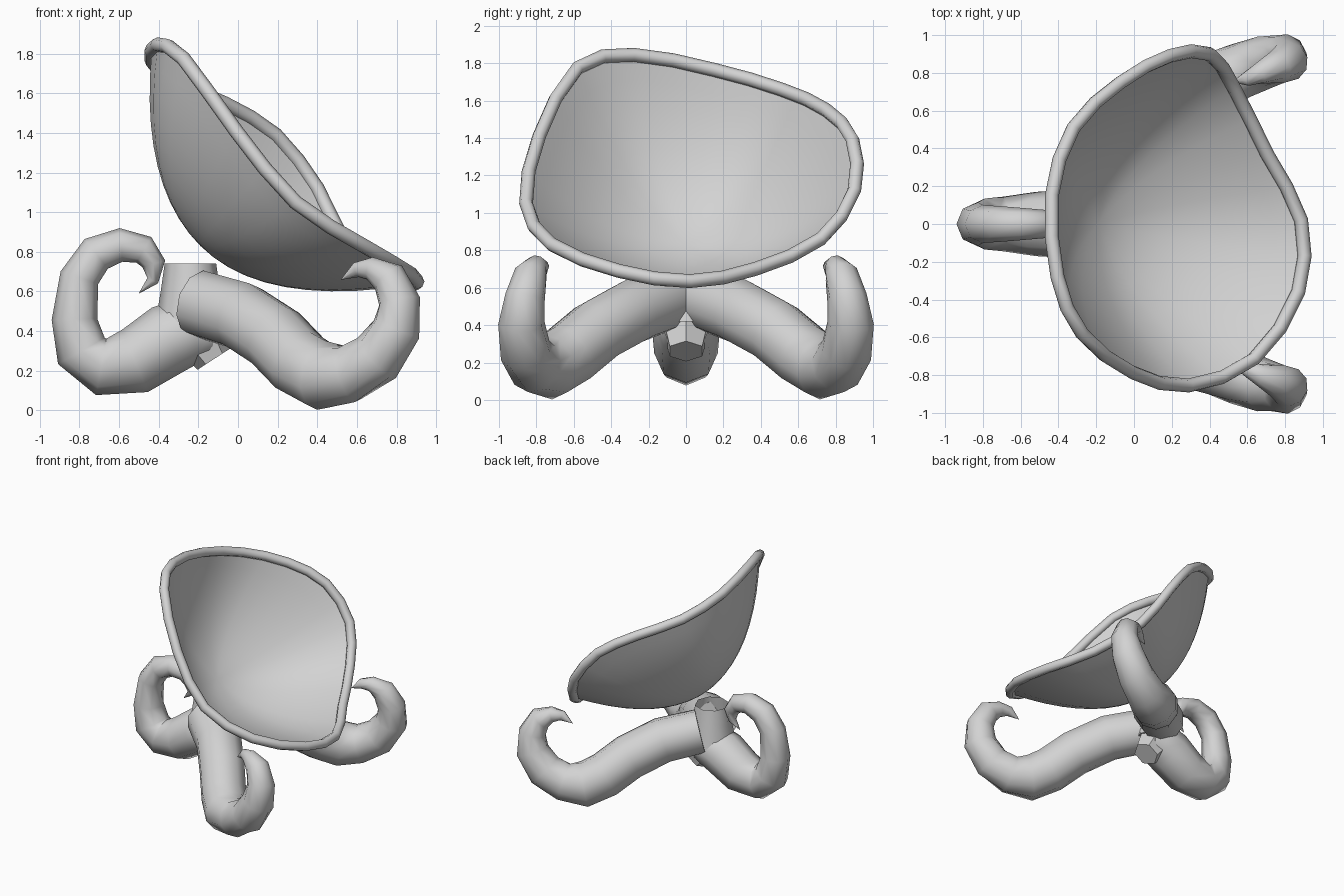
import bpy, bmesh, math
from mathutils import Vector

cube = bpy.data.objects.get("Cube")
if cube:
    bpy.data.objects.remove(cube, do_unlink=True)

grey = bpy.data.materials.new("plain grey")
grey.use_nodes = True
grey.diffuse_color = (0.65, 0.65, 0.65, 1)
grey.node_tree.nodes["Principled BSDF"].inputs["Base Color"].default_value = grey.diffuse_color


def finish(name, bm, angle):
    """Turn a bmesh into a shaded object in the scene."""
    bmesh.ops.remove_doubles(bm, verts=bm.verts, dist=0.0005)
    bmesh.ops.recalc_face_normals(bm, faces=bm.faces)
    mesh = bpy.data.meshes.new(name)
    bm.to_mesh(mesh)
    bm.free()
    mesh.materials.append(grey)
    obj = bpy.data.objects.new(name, mesh)
    bpy.context.collection.objects.link(obj)
    bpy.ops.object.select_all(action='DESELECT')
    obj.select_set(True)
    bpy.context.view_layer.objects.active = obj
    bpy.ops.object.shade_smooth_by_angle(angle=math.radians(angle))


def skin(bm, rings, closed):
    """Bridge neighbouring rings of equal length with quads."""
    n = len(rings[0])
    for i in range(len(rings) - (not closed)):
        a, b = rings[i], rings[(i + 1) % len(rings)]
        for j in range(n):
            k = (j + 1) % n
            bm.faces.new((a[j], a[k], b[k], b[j]))


def tube(name, path, radii, ref, sides, closed=False, angle=50):
    """Sweep a polygon along a path, keeping it aligned to a reference axis."""
    bm = bmesh.new()
    rings, n = [], len(path)
    for i, p in enumerate(path):
        before = path[i - 1] if closed or i else p
        after = path[(i + 1) % n] if closed or i < n - 1 else p
        tangent = (after - before).normalized()
        u = tangent.cross(ref).normalized()
        v = u.cross(tangent)
        turns = [math.tau * j / sides for j in range(sides)]
        rings.append([bm.verts.new(p + radii[i] * (u * math.cos(t) + v * math.sin(t)))
                      for t in turns])
    skin(bm, rings, closed)
    if not closed:
        bm.faces.new(rings[0])
    finish(name, bm, angle)


def smooth_loop(points):
    """Insert a curved midpoint between each pair of points of a closed loop."""
    out, n = [], len(points)
    for i in range(n):
        a, b, c, d = (points[(i + k) % n] for k in (-1, 0, 1, 2))
        out += [b, (b + c) * 0.5625 - (a + d) * 0.0625]
    return out


# Rim of the tilted bowl
rim = smooth_loop([Vector(p) for p in (
    (-.405, -.28, 1.845), (-.275, -.58, 1.775), (-.01, -.785, 1.41), (.29, -.855, 1.05),
    (.635, -.715, .83), (.87, -.36, .69), (.885, .02, .635), (.705, .37, .7),
    (.53, .72, .86), (.4, .9, 1.12), (.19, .89, 1.39), (-.07, .75, 1.55),
    (-.32, .51, 1.66), (-.435, .15, 1.765))])
axis = Vector((1, 0, 1)).normalized()
tube("bowl_rim", rim, [.037] * len(rim), axis, 8, closed=True)

# Bowl shell: parabolic ribs from the lowest point up to the rim
pole = Vector((-.19, 0, .83))
bm = bmesh.new()
rings = []
steps = 10
for s in range(1, steps + 1):
    f = s / steps
    ring = []
    for p in rim:
        rise = axis * (p - pole).dot(axis)
        ring.append(bm.verts.new(pole + (p - pole - rise) * f + rise * f * f))
    rings.append(ring)
skin(bm, rings, False)
tip = bm.verts.new(pole)
for j in range(len(rim)):
    bm.faces.new((tip, rings[0][j], rings[0][(j + 1) % len(rim)]))
finish("bowl_shell", bm, 60)

# Single curled leg on the narrow side: x, z, radius
back = ((-.12, .4, .13), (-.22, .41, .17), (-.35, .36, .18), (-.52, .25, .17), (-.69, .22, .145),
        (-.79, .3, .135), (-.825, .46, .115), (-.8, .67, .1), (-.715, .79, .095),
        (-.59, .835, .085), (-.475, .81, .075), (-.425, .74, .06), (-.43, .655, .03),
        (-.5, .59, .001))
tube("back_leg", [Vector((x, 0, z)) for x, z, r in back],
     [r for x, z, r in back], Vector((0, 1, 0)), 8)

# Mirrored pair of longer curled legs: x, y, z, radius
side = ((-.2, .1, .54, .17), (.02, .28, .475, .175), (.19, .48, .365, .175),
        (.31, .63, .24, .175), (.42, .74, .177, .177), (.56, .81, .185, .15),
        (.7, .86, .265, .14), (.8, .88, .41, .125), (.815, .86, .55, .107),
        (.76, .83, .67, .09), (.67, .8, .715, .06), (.6, .77, .71, .04), (.52, .75, .66, .001))
for name, m in (("left_leg", 1), ("right_leg", -1)):
    tube(name, [Vector((x, y * m, z)) for x, y, z, r in side],
         [r for x, y, z, r in side], Vector((.75, -.65 * m, 0)), 10)

# Open collar where the legs meet
collar = [Vector((-.24, 0, z)) for z in (.42, .6, .74)]
tube("hub_collar", collar, (.18, .15, .13), Vector((0, 1, 0)), 8)
# Slanted stub under the hub
stub = [Vector(p) for p in ((-.12, 0, .26), (-.25, 0, .46))]
tube("hub_stub", stub, (.1, .16), Vector((0, 1, 0)), 6, angle=20)
